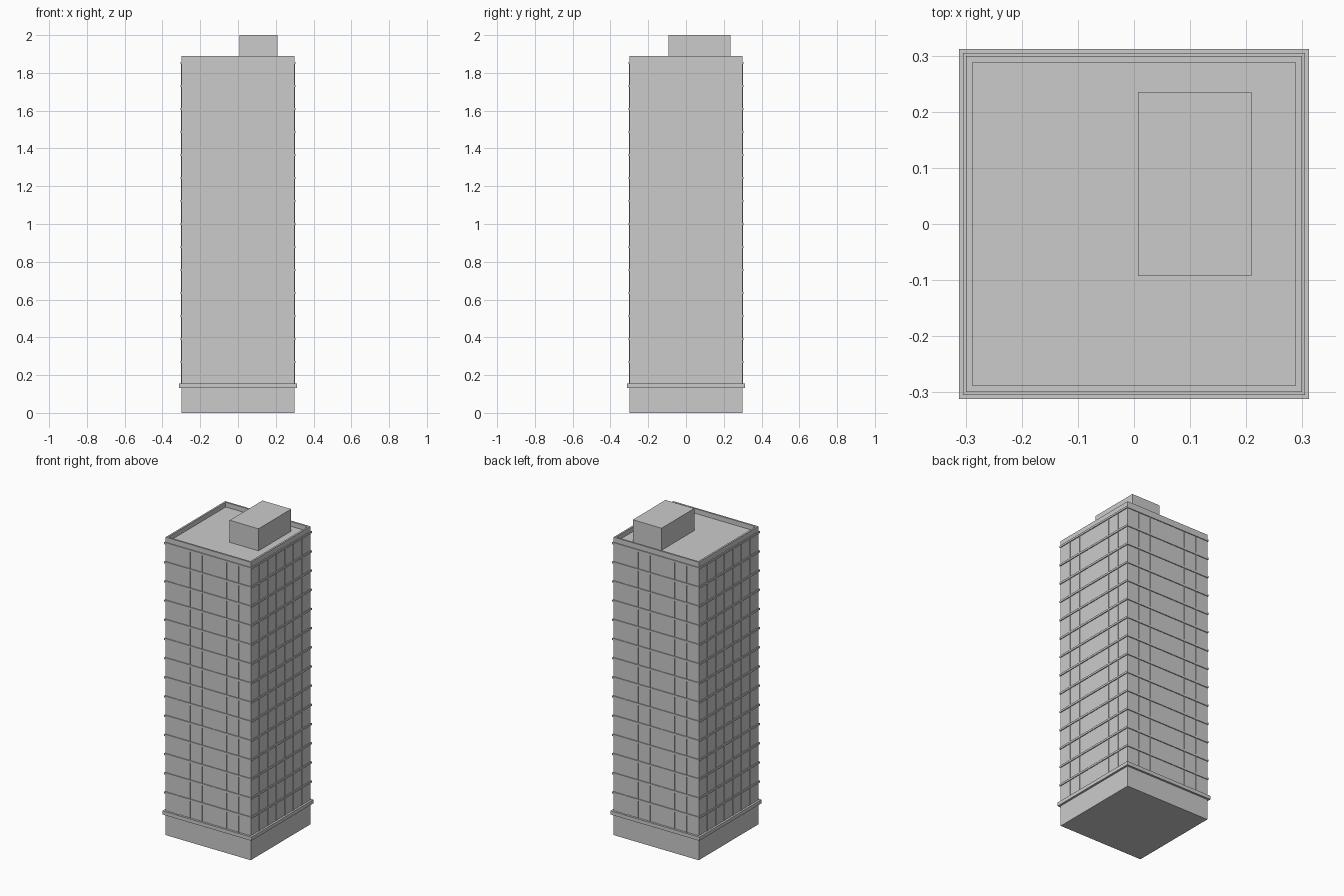
import bpy, bmesh
from mathutils import Matrix, Vector
from math import pi

if "Cube" in bpy.data.objects:
    bpy.data.objects.remove(bpy.data.objects["Cube"])

HALF, ROOF_TOP, DECK = 0.299, 1.89, 1.86
FLOORS, FLOOR_H, FIRST_Z = 14, 0.1217, 0.27
BAYS = 7


def add_box(bm, lo, hi):
    lo, hi = Vector(lo), Vector(hi)
    mat = Matrix.Translation((lo + hi) / 2) @ Matrix.Diagonal((*(hi - lo), 1))
    return bmesh.ops.create_cube(bm, size=1, matrix=mat)["verts"]


def add_ring(bm, outer, inner, z0, z1):
    # square collar made of an outer and an inner loop
    def loop(r, z):
        return [bm.verts.new((x * r, y * r, z)) for x, y in ((-1, -1), (1, -1), (1, 1), (-1, 1))]
    loops = [loop(outer, z0), loop(outer, z1), loop(inner, z1), loop(inner, z0)]
    for a, b in zip(loops, loops[1:] + loops[:1]):
        for i in range(4):
            j = (i + 1) % 4
            bm.faces.new((a[i], a[j], b[j], b[i]))


def finish(bm, name):
    bmesh.ops.recalc_face_normals(bm, faces=bm.faces)
    mesh = bpy.data.meshes.new(name)
    bm.to_mesh(mesh)
    bm.free()
    ob = bpy.data.objects.new(name, mesh)
    bpy.context.collection.objects.link(ob)
    return ob


# Tower body with a sunken roof deck behind a parapet
bm = bmesh.new()
add_box(bm, (-HALF, -HALF, 0), (HALF, HALF, ROOF_TOP))
top = max(bm.faces, key=lambda f: f.calc_center_median().z)
bmesh.ops.inset_region(bm, faces=[top], thickness=0.016)
well = bmesh.ops.extrude_face_region(bm, geom=[top])["geom"]
bmesh.ops.translate(bm, vec=(0, 0, DECK - ROOF_TOP),
                    verts=[v for v in well if isinstance(v, bmesh.types.BMVert)])
if top.is_valid:
    bmesh.ops.delete(bm, geom=[top], context='FACES_ONLY')
finish(bm, "tower_body")

# Wide band above the ground floor
bm = bmesh.new()
add_ring(bm, 0.312, HALF - 0.004, 0.132, 0.155)
finish(bm, "base_band")

# Thin ledge at every floor
bm = bmesh.new()
for k in range(FLOORS):
    z = FIRST_Z + k * FLOOR_H
    add_ring(bm, 0.3045, HALF - 0.004, z - 0.006, z + 0.006)
finish(bm, "floor_ledges")

# Slim vertical mullions dividing each facade into equal bays
bm = bmesh.new()
z_top = FIRST_Z + (FLOORS - 1) * FLOOR_H
for side in range(4):
    turn = Matrix.Rotation(side * pi / 2, 3, 'Z')
    for i in range(1, BAYS):
        x = -HALF + 2 * HALF * i / BAYS
        verts = add_box(bm, (x - 0.0025, -HALF - 0.003, 0.15), (x + 0.0025, -HALF + 0.004, z_top))
        bmesh.ops.rotate(bm, verts=verts, cent=(0, 0, 0), matrix=turn)
finish(bm, "window_mullions")

# Rooftop plant room
bm = bmesh.new()
add_box(bm, (0.007, -0.093, DECK - 0.005), (0.209, 0.235, 2.0))
finish(bm, "roof_plant_room")
